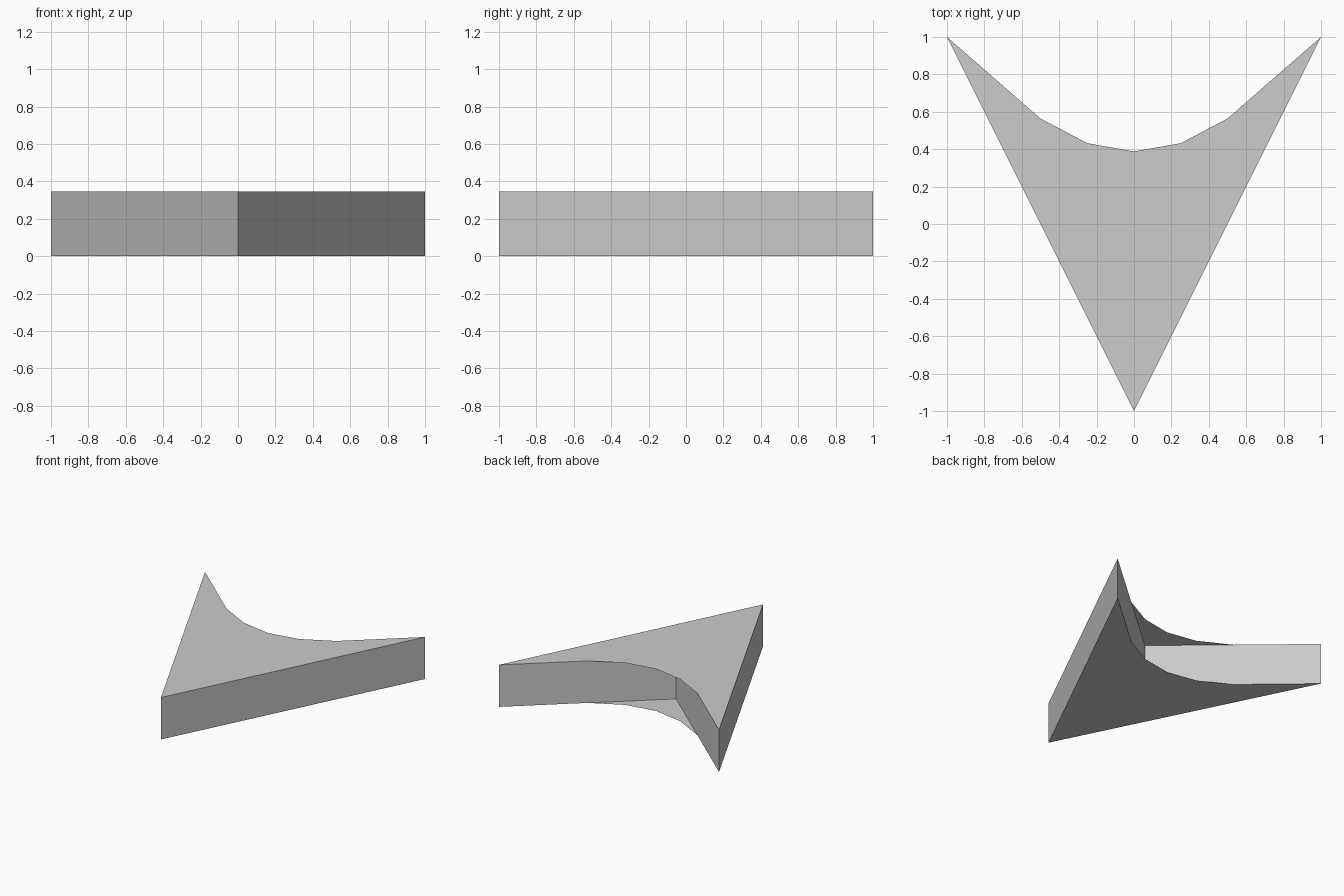
import bpy, bmesh

if "Cube" in bpy.data.objects:
    bpy.data.objects.remove(bpy.data.objects["Cube"])

HEIGHT = 0.345
NOSE, NOTCH = (0, -1), (0, 0.128)
# Right half of the scooped rear edge, tip to centre
HALF_SCOOP = [(1, 1), (0.5, 0.564), (0.25, 0.432), (0, 0.388)]


def mirror(points):
    return [(-x, y) for x, y in reversed(points)]


def make_object(name, bm):
    mesh = bpy.data.meshes.new(name)
    bm.to_mesh(mesh)
    bm.free()
    obj = bpy.data.objects.new(name, mesh)
    bpy.context.collection.objects.link(obj)
    return obj


# Upright walls: straight flanks and a V-shaped rear notch
bm = bmesh.new()
path = [NOSE, (1, 1), NOTCH, (-1, 1)]
low = [bm.verts.new((x, y, 0)) for x, y in path]
high = [bm.verts.new((x, y, HEIGHT)) for x, y in path]
for i in range(4):
    j = (i + 1) % 4
    bm.faces.new((low[i], low[j], high[j], high[i]))
make_object("arrowhead_walls", bm)

# Thin top and bottom plates overhanging the notch with a curved rear edge
outline = [NOSE] + HALF_SCOOP + mirror(HALF_SCOOP[:-1])
for name, z in (("bottom_plate", 0), ("top_plate", HEIGHT)):
    bm = bmesh.new()
    verts = [bm.verts.new((x, y, z)) for x, y in outline]
    bm.faces.new(verts if z else verts[::-1])
    make_object(name, bm)
